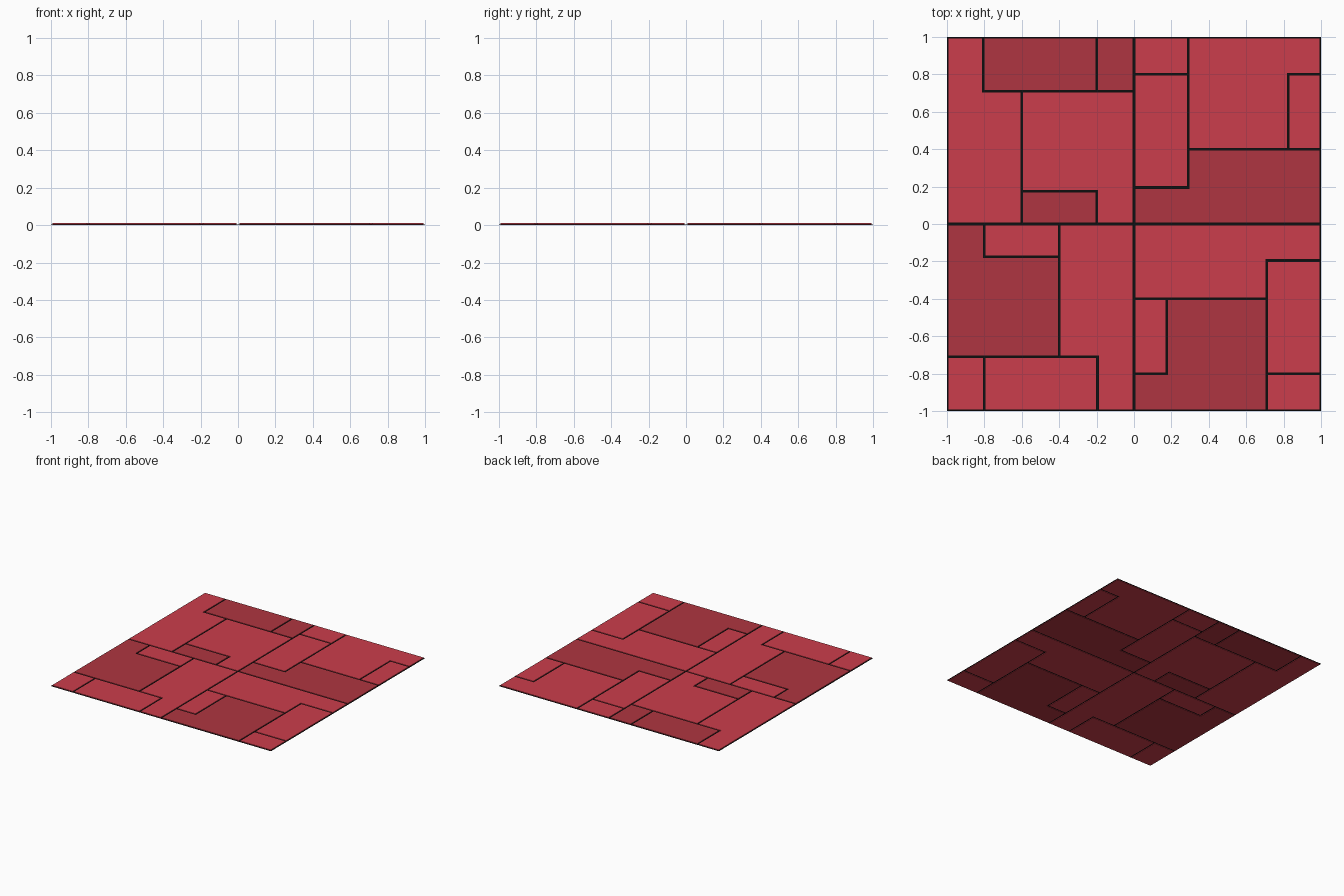
import bpy, bmesh
from mathutils import Vector

if "Cube" in bpy.data.objects:
    bpy.data.objects.remove(bpy.data.objects["Cube"])

THICK = 0.011   # slab thickness
GAP = 0.007     # half of a joint

def material(name, rgb):
    m = bpy.data.materials.new(name)
    m.diffuse_color = (*rgb, 1)
    m.use_nodes = True
    m.node_tree.nodes["Principled BSDF"].inputs["Base Color"].default_value = m.diffuse_color
    return m

LIGHT = material("red_light", (0.60, 0.048, 0.072))
DARK = material("red_dark", (0.43, 0.036, 0.052))
BLACK = material("joint_black", (0.004, 0.004, 0.004))

def shrink(pts, d):
    # move every edge of a counter-clockwise outline inwards by d
    out = []
    n = len(pts)
    for i, p in enumerate(pts):
        a = (p - pts[i - 1]).normalized()
        b = (pts[(i + 1) % n] - p).normalized()
        out.append(p + d * (Vector((-a.y, a.x)) + Vector((-b.y, b.x))))
    return out

def slab(name, pts, z0, z1, mat):
    bm = bmesh.new()
    face = bm.faces.new([bm.verts.new((p.x, p.y, z0)) for p in pts])
    ext = bmesh.ops.extrude_face_region(bm, geom=[face], use_keep_orig=True)
    top = [v for v in ext["geom"] if isinstance(v, bmesh.types.BMVert)]
    bmesh.ops.translate(bm, verts=top, vec=(0, 0, z1 - z0))
    bmesh.ops.recalc_face_normals(bm, faces=bm.faces[:])
    me = bpy.data.meshes.new(name)
    bm.to_mesh(me)
    bm.free()
    me.materials.append(mat)
    ob = bpy.data.objects.new(name, me)
    bpy.context.collection.objects.link(ob)

def rect(x0, y0, x1, y1):
    return [(x0, y0), (x1, y0), (x1, y1), (x0, y1)]

# One unit panel made of five stones
STONES = {
    "corner_stone": rect(0, 0.80, 0.29, 1),
    "long_stone": rect(0, 0.195, 0.29, 0.80),
    "large_stone": [(0.29, 0.40), (0.825, 0.40), (0.825, 0.80), (1, 0.80), (1, 1), (0.29, 1)],
    "small_stone": rect(0.825, 0.40, 1, 0.80),
    "angled_stone": [(0, 0), (1, 0), (1, 0.40), (0.29, 0.40), (0.29, 0.195), (0, 0.195)],
}

# Four panels: corner offset, quarter turns counter-clockwise, darker stones
PANELS = {
    "back_right": ((0, 0), 0, {"angled_stone"}),
    "back_left": ((-1, 0), 3, {"corner_stone", "long_stone", "small_stone"}),
    "front_left": ((-1, -1), 1, {"large_stone"}),
    "front_right": ((0, -1), 2, {"large_stone"}),
}

for panel, (offset, turns, darker) in PANELS.items():
    for stone, outline in STONES.items():
        pts = [Vector(p) for p in outline]
        for _ in range(turns):
            pts = [Vector((1 - p.y, p.x)) for p in pts]
        pts = shrink([p + Vector(offset) for p in pts], GAP)
        slab(f"{panel}_{stone}", pts, 0, THICK, DARK if stone in darker else LIGHT)

# Black joint sheet inside the stones, visible in every gap
slab("joint_sheet", [Vector(p) for p in rect(-1, -1, 1, 1)],
     THICK / 2 - 0.001, THICK / 2 + 0.001, BLACK)
